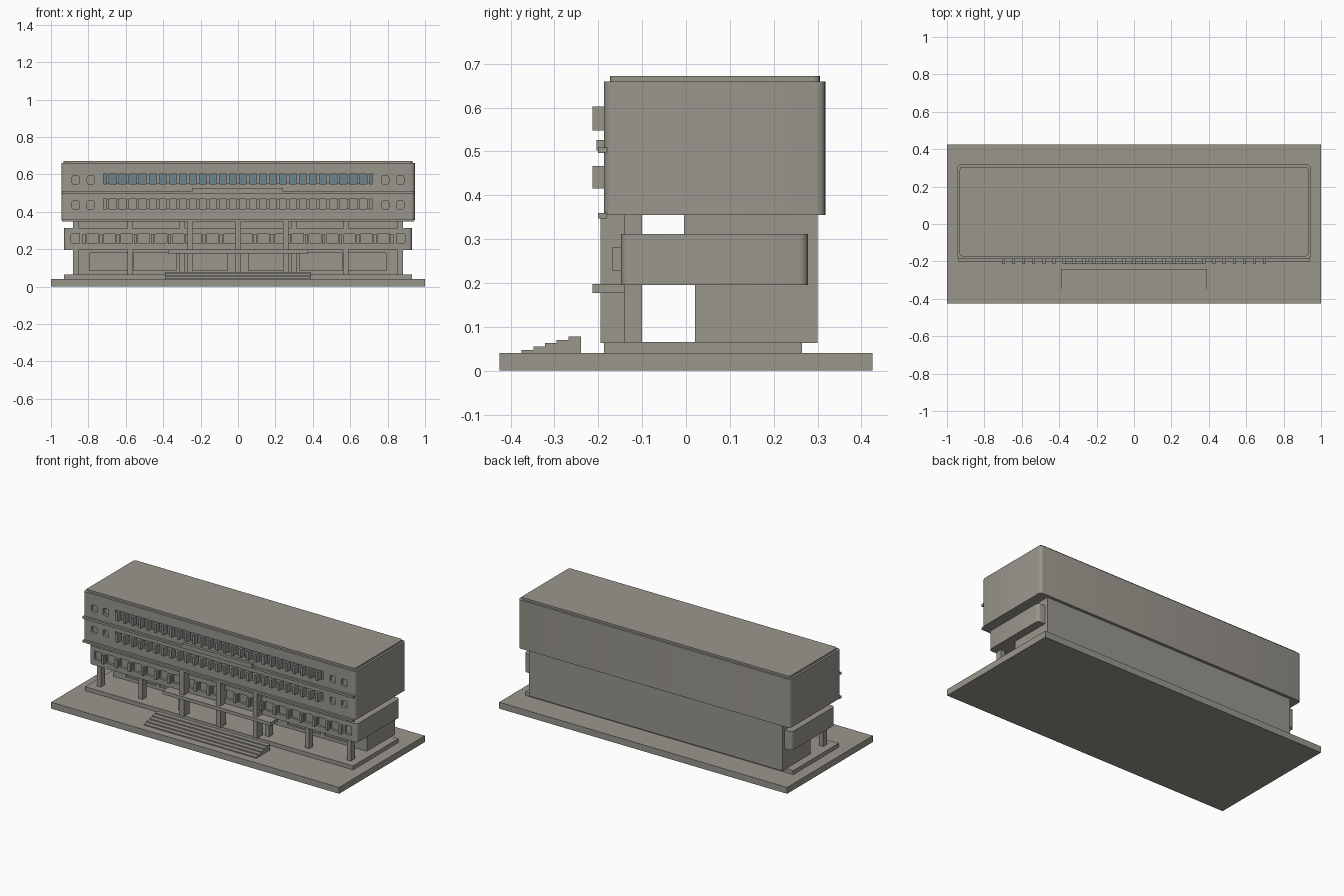
import bpy, bmesh, math

if "Cube" in bpy.data.objects:
    bpy.data.objects.remove(bpy.data.objects["Cube"])


def material(name, rgb):
    m = bpy.data.materials.new(name)
    m.diffuse_color = (*rgb, 1)
    m.use_nodes = True
    m.node_tree.nodes["Principled BSDF"].inputs["Base Color"].default_value = m.diffuse_color
    return m


CONCRETE = material("warm grey concrete", (0.32, 0.305, 0.265))
GLASS = material("blue grey glass", (0.15, 0.23, 0.27))


def boxes(name, parts, mat=CONCRETE, radius=0.0, axis=2, segs=4):
    """One object from boxes (x0, x1, y0, y1, z0, z1); edges along axis may be rounded."""
    bm = bmesh.new()
    for x0, x1, y0, y1, z0, z1 in parts:
        vs = bmesh.ops.create_cube(bm, size=1)["verts"]
        for v in vs:
            v.co = ((x0 + x1) / 2 + v.co.x * (x1 - x0),
                    (y0 + y1) / 2 + v.co.y * (y1 - y0),
                    (z0 + z1) / 2 + v.co.z * (z1 - z0))
    if radius:
        edges = []
        for e in bm.edges:
            d = (e.verts[1].co - e.verts[0].co).normalized()
            if abs(d[axis]) > 0.99:
                edges.append(e)
        bmesh.ops.bevel(bm, geom=edges, offset=radius, segments=segs,
                        profile=0.5, affect='EDGES')
    me = bpy.data.meshes.new(name)
    bm.to_mesh(me)
    bm.free()
    me.materials.append(mat)
    ob = bpy.data.objects.new(name, me)
    bpy.context.collection.objects.link(ob)
    return ob


def carve(ob, cutter):
    mod = ob.modifiers.new("openings", 'BOOLEAN')
    mod.operation = 'DIFFERENCE'
    mod.solver = 'EXACT'
    mod.object = cutter
    cutter.hide_render = True
    cutter.hide_viewport = True


def smooth(ob):
    bpy.context.view_layer.objects.active = ob
    for o in bpy.context.selected_objects:
        o.select_set(False)
    ob.select_set(True)
    bpy.ops.object.shade_smooth_by_angle(angle=math.radians(30))


# Site slab, terrace and entrance steps
boxes("site_slab", [(-1, 1, -0.425, 0.425, 0, 0.04)])
boxes("terrace", [(-0.93, 0.93, -0.187, 0.265, 0.04, 0.065)])
STEP_Y = (-0.375, -0.348, -0.322, -0.295, -0.268, -0.24)
boxes("entrance_steps", [(-0.39, 0.39, STEP_Y[i], STEP_Y[i + 1], 0.04, 0.047 + 0.0078 * i)
                         for i in range(5)])

# Ground floor with shallow door and window recesses
ground = boxes("ground_floor", [(-0.88, 0.88, 0.02, 0.30, 0.063, 0.20)])
BAYS = ((0.055, 0.24), (0.33, 0.56), (0.585, 0.79))
bays = [(s * a if s > 0 else -b, b if s > 0 else -a, 0.0, 0.03, 0.085, 0.18)
        for s in (-1, 1) for a, b in BAYS]
carve(ground, boxes("ground_bay_cutter", bays))

# Wall behind the gallery band and recessed storey above it
boxes("rear_wall", [(-0.88, 0.88, 0.26, 0.30, 0.19, 0.355)])
boxes("recessed_storey", [(-0.88, 0.88, -0.005, 0.27, 0.30, 0.356)])

# Gallery band with a row of windows separated by fins
band = boxes("gallery_band", [(-0.93, 0.93, -0.148, 0.278, 0.195, 0.312)], radius=0.02)
smooth(band)
PITCH = 0.0915
cells = []
for k in range(20):
    x = (k - 9.5) * PITCH
    w = 0.031 if 0 < k < 19 else 0.023
    cells.append((x - w, x + w, -0.17, -0.133, 0.23, 0.285))
carve(band, boxes("gallery_window_cutter", cells, radius=0.007, axis=1, segs=2))
boxes("gallery_fins", [((k - 9) * PITCH - 0.008, (k - 9) * PITCH + 0.008,
                        -0.168, -0.147, 0.228, 0.282) for k in range(19)])

# Columns: short ones under and above the band, tall ones in front of it
side_x = (-0.868, -0.578, 0.578, 0.868)
boxes("outer_columns", [(x - 0.014, x + 0.014, -0.14, -0.10, a, b)
                        for x in side_x for a, b in ((0.063, 0.197), (0.31, 0.357))])
boxes("tall_columns", [(x - 0.015, x + 0.015, -0.195, -0.14, 0.063, 0.356)
                       for x in (-0.255, 0, 0.255)])
boxes("inner_columns", [(x - 0.014, x + 0.014, -0.14, -0.10, a, b)
                        for x in (-0.3, 0.3) for a, b in ((0.063, 0.197), (0.31, 0.357))])

# Entrance canopy
boxes("entrance_canopy", [(-0.375, 0.375, -0.213, -0.14, 0.177, 0.198)])

# Upper block with two long window strips and small end windows
upper = boxes("upper_block", [(-0.945, 0.945, -0.187, 0.318, 0.355, 0.66)], radius=0.02)
smooth(upper)
ROWS = ((0.415, 0.467), (0.548, 0.602))
carve(upper, boxes("strip_cutter", [(-0.72, 0.72, -0.22, -0.17, a, b) for a, b in ROWS]))
ends = [(x - 0.019, x + 0.019, -0.22, -0.17, a, b - 0.01)
        for x in (-0.868, -0.787, 0.787, 0.868) for a, b in ROWS]
carve(upper, boxes("end_window_cutter", ends, radius=0.008, axis=1, segs=3))
boxes("upper_glass", [(-0.72, 0.72, -0.175, -0.169, *ROWS[1])], GLASS)
FIN = 0.0535
boxes("upper_fins", [(k * FIN - 0.007, k * FIN + 0.007, -0.213, -0.169, a, b)
                     for k in range(-13, 14) for a, b in ROWS])

# Ledges between storeys, raised centre panel and roof cap
boxes("storey_ledges", [(-0.94, 0.94, -0.201, -0.18, 0.347, 0.36),
                        (-0.94, 0.94, -0.201, -0.18, 0.496, 0.509)])
boxes("centre_ledge", [(-0.245, 0.24, -0.204, -0.18, 0.502, 0.526)])
boxes("roof_cap", [(-0.932, 0.932, -0.173, 0.305, 0.655, 0.672)], radius=0.015)
